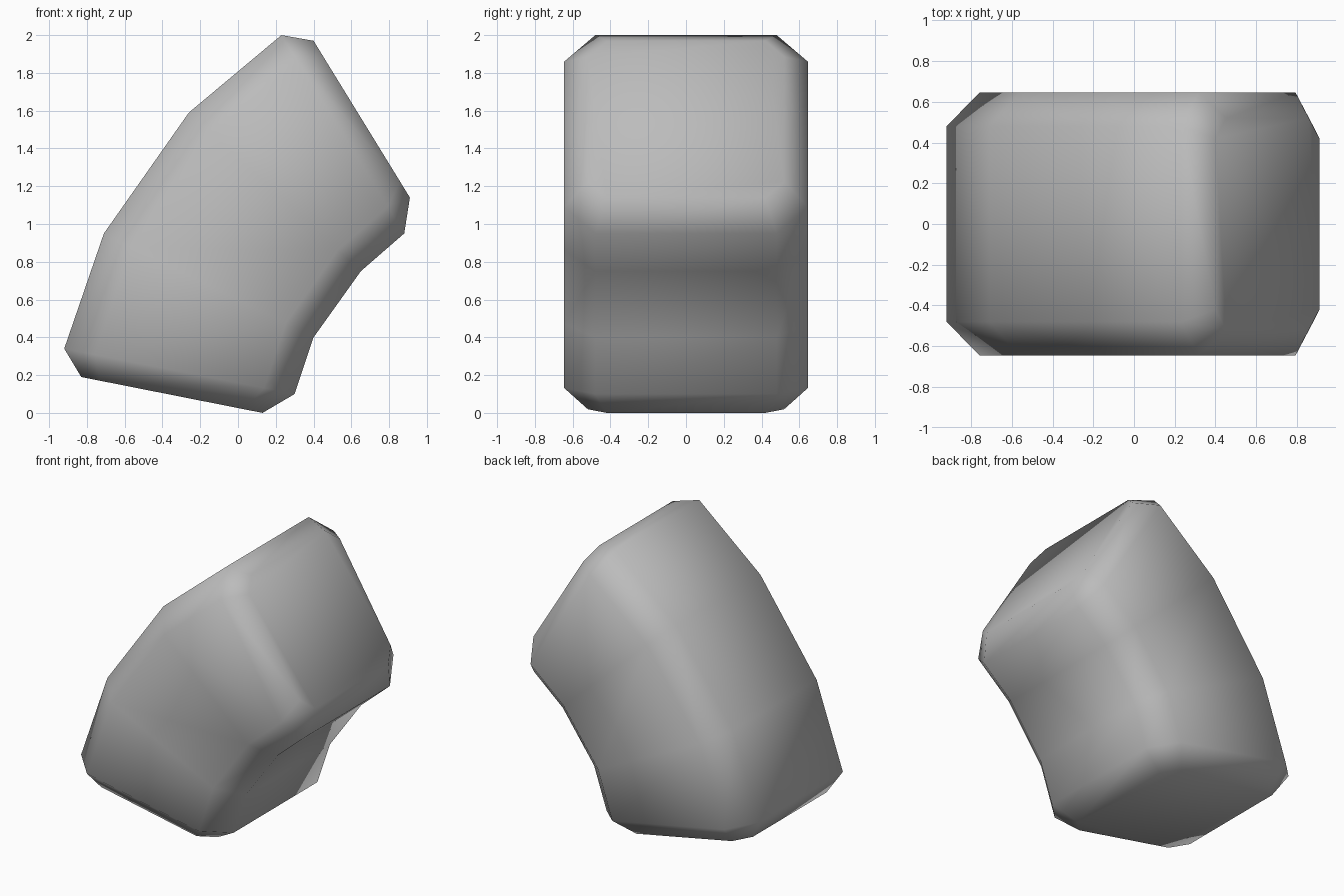
import bpy, bmesh
from mathutils import Vector

cube = bpy.data.objects.get("Cube")
if cube:
    bpy.data.objects.remove(cube, do_unlink=True)

# One plain grey material
grey = bpy.data.materials.new("plain grey")
grey.use_nodes = True
colour = (0.5, 0.5, 0.5, 1)
grey.diffuse_color = colour
grey.node_tree.nodes["Principled BSDF"].inputs["Base Color"].default_value = colour

# Sections along the bend: outer (x, z), inner (x, z), half width, corner cut
SECTIONS = [
    ((-0.83, 0.19), (0.13, 0.00), 0.52, 0.10),
    ((-0.92, 0.34), (0.30, 0.10), 0.645, 0.165),
    ((-0.71, 0.95), (0.40, 0.40), 0.645, 0.165),
    ((-0.26, 1.59), (0.65, 0.75), 0.645, 0.165),
    ((0.23, 2.00), (0.88, 0.95), 0.645, 0.165),
    ((0.40, 1.97), (0.91, 1.14), 0.52, 0.10),
]


def add_section(bm, outer, inner, half, cut):
    """Add one octagonal ring: a rectangle with its corners cut off."""
    a = Vector((outer[0], 0, outer[1]))
    b = Vector((inner[0], 0, inner[1]))
    step = (b - a).normalized() * cut
    side = [(a, half - cut), (a + step, half), (b - step, half), (b, half - cut)]
    points = [p + Vector((0, -y, 0)) for p, y in side]
    points += [p + Vector((0, y, 0)) for p, y in reversed(side)]
    return [bm.verts.new(p) for p in points]


# Bent block with chamfered ends
bm = bmesh.new()
rings = [add_section(bm, *s) for s in SECTIONS]
for low, high in zip(rings, rings[1:]):
    for i in range(len(low)):
        j = (i + 1) % len(low)
        bm.faces.new((low[i], low[j], high[j], high[i]))
bm.faces.new(rings[0])
bm.faces.new(rings[-1])
bmesh.ops.recalc_face_normals(bm, faces=bm.faces)
for face in bm.faces:
    face.smooth = True

mesh = bpy.data.meshes.new("bent_block")
bm.to_mesh(mesh)
bm.free()
mesh.materials.append(grey)
block = bpy.data.objects.new("bent_block", mesh)
bpy.context.collection.objects.link(block)
